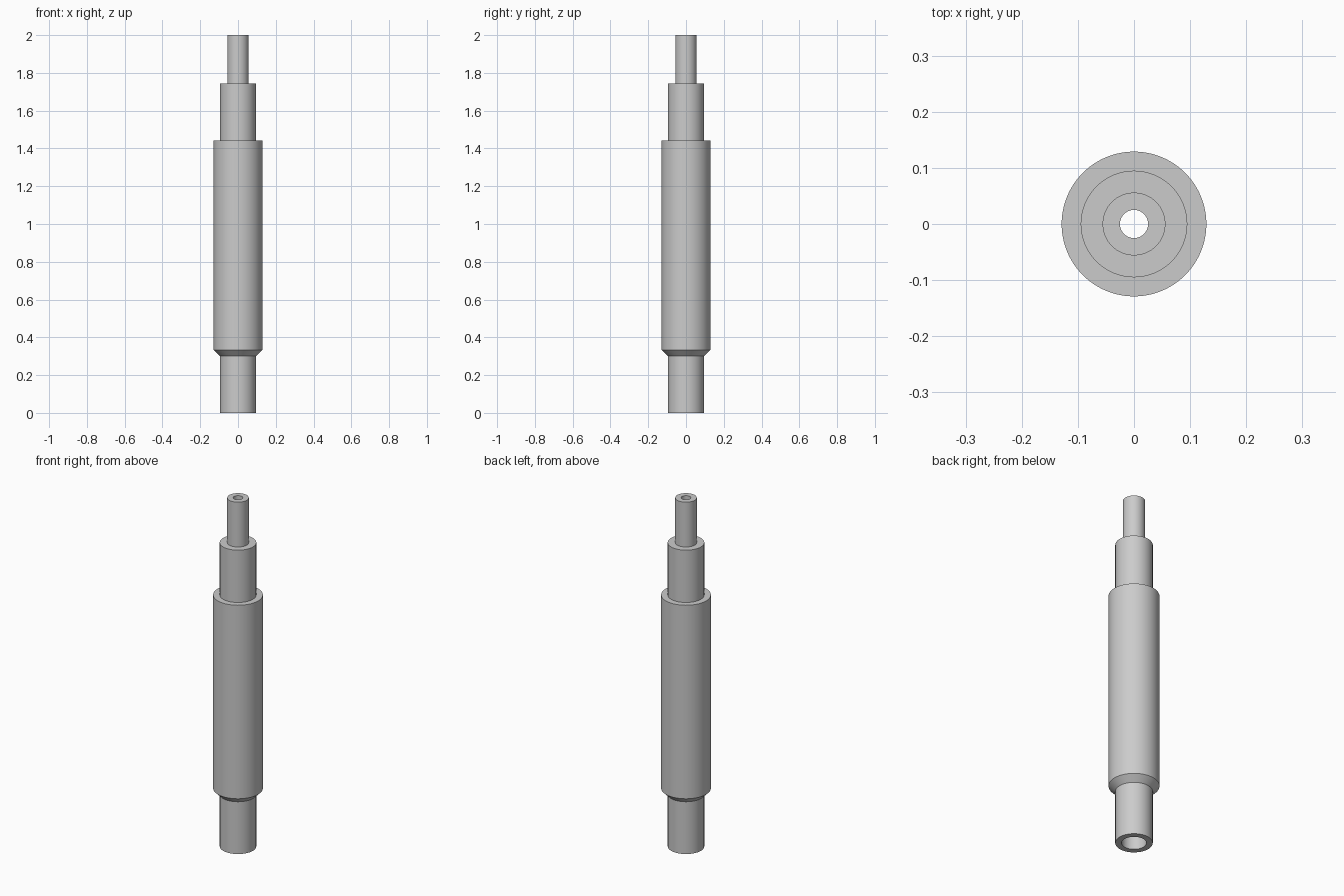
import bpy, bmesh, math

if "Cube" in bpy.data.objects:
    bpy.data.objects.remove(bpy.data.objects["Cube"])

SIDES = 96
# closed (radius, height) profile: outside going up, then the stepped bore going down
PROFILE = [(0.095, 0), (0.095, 0.30), (0.129, 0.333), (0.129, 1.443), (0.095, 1.443),
           (0.095, 1.743), (0.056, 1.743), (0.056, 2.0),
           (0.025, 2.0), (0.025, 1.65), (0.063, 1.60), (0.063, 0)]

grey = bpy.data.materials.new("grey metal")
grey.diffuse_color = (0.6, 0.6, 0.6, 1)
grey.use_nodes = True
grey.node_tree.nodes["Principled BSDF"].inputs["Base Color"].default_value = grey.diffuse_color

# Stepped hollow shaft, revolved around z
bm = bmesh.new()
rings = []
for r, z in PROFILE:
    rings.append([bm.verts.new((r * math.cos(2 * math.pi * i / SIDES),
                                r * math.sin(2 * math.pi * i / SIDES), z))
                  for i in range(SIDES)])
for a, b in zip(rings, rings[1:] + rings[:1]):
    for i in range(SIDES):
        j = (i + 1) % SIDES
        bm.faces.new((a[i], a[j], b[j], b[i]))
bmesh.ops.recalc_face_normals(bm, faces=bm.faces)
mesh = bpy.data.meshes.new("stepped_hollow_shaft")
bm.to_mesh(mesh)
bm.free()
mesh.materials.append(grey)
shaft = bpy.data.objects.new("stepped_hollow_shaft", mesh)
bpy.context.collection.objects.link(shaft)

# Smooth walls, sharp shoulders
bpy.context.view_layer.objects.active = shaft
shaft.select_set(True)
bpy.ops.object.shade_smooth_by_angle(angle=math.radians(30))
